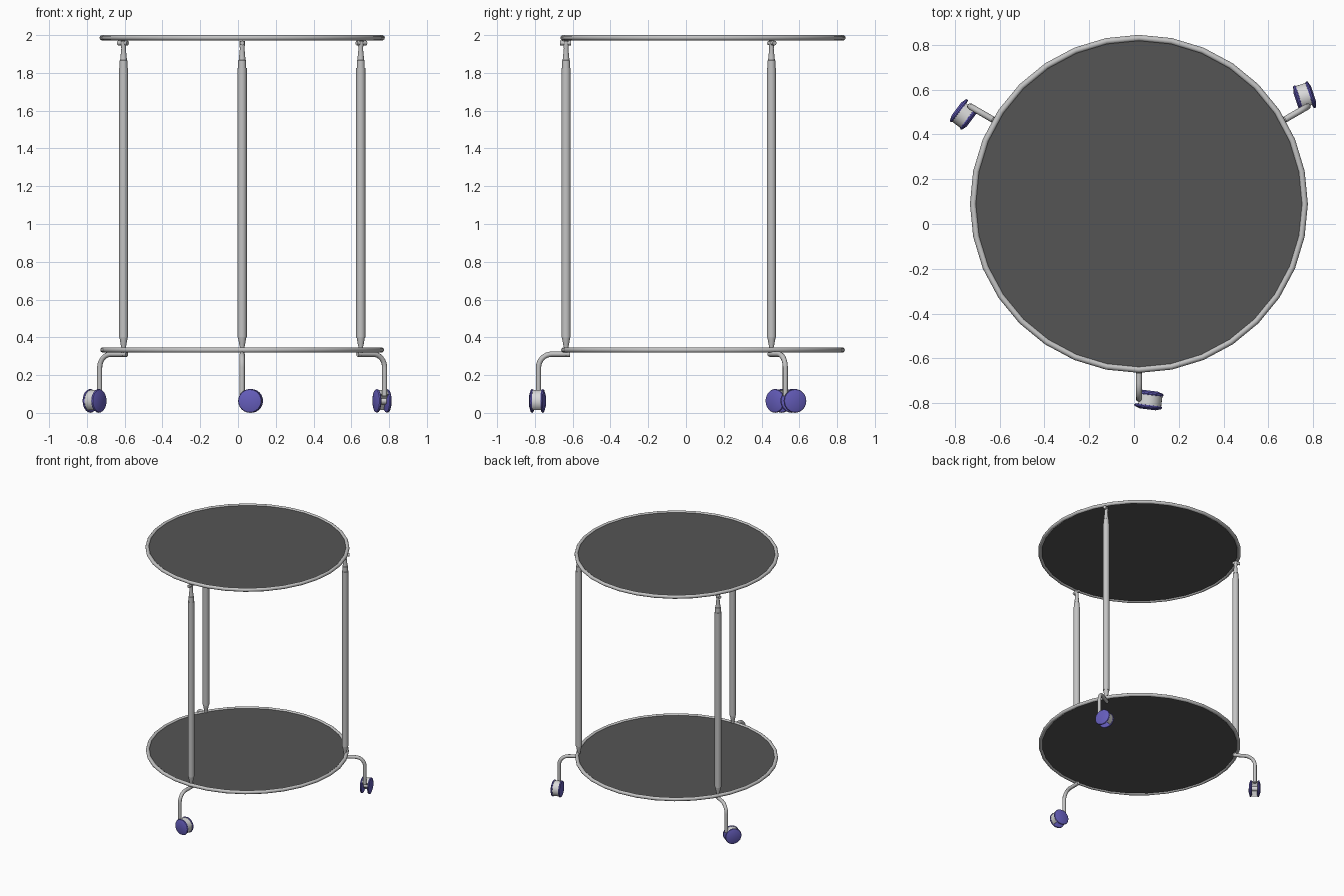
import bpy, bmesh
from math import sin, cos, pi, radians
from mathutils import Matrix, Vector

cube = bpy.data.objects.get("Cube")
if cube:
    bpy.data.objects.remove(cube)

CENTRE = Vector((0.022, 0.09, 0))
LEG_R = 0.725


def material(name, rgb, metallic=0.0):
    m = bpy.data.materials.new(name)
    m.use_nodes = True
    col = (*rgb, 1)
    m.diffuse_color = col
    m.node_tree.nodes["Principled BSDF"].inputs["Base Color"].default_value = col
    return m


METAL = material("grey metal", (0.55, 0.55, 0.55))
PANEL = material("dark panel", (0.09, 0.09, 0.09))
HOOD = material("pale plastic", (0.7, 0.7, 0.7))
WHEEL = material("violet wheel", (0.13, 0.11, 0.5))


def smooth(ob, angle=35):
    bpy.ops.object.select_all(action='DESELECT')
    ob.select_set(True)
    bpy.context.view_layer.objects.active = ob
    bpy.ops.object.shade_smooth_by_angle(angle=radians(angle))


def finish(name, bm, mat, matrix):
    bmesh.ops.recalc_face_normals(bm, faces=bm.faces)
    me = bpy.data.meshes.new(name)
    bm.to_mesh(me)
    bm.free()
    me.transform(matrix)
    me.materials.append(mat)
    ob = bpy.data.objects.new(name, me)
    bpy.context.collection.objects.link(ob)
    smooth(ob)
    return ob


def lathe(name, profile, mat, matrix, segs=16):
    """Revolve (radius, height) pairs around z and cap both ends."""
    bm = bmesh.new()
    rings = [[bm.verts.new((r * cos(2 * pi * i / segs), r * sin(2 * pi * i / segs), h))
              for i in range(segs)] for r, h in profile]
    for a, b in zip(rings, rings[1:]):
        for i in range(segs):
            j = (i + 1) % segs
            bm.faces.new((a[i], a[j], b[j], b[i]))
    bm.faces.new(rings[0])
    bm.faces.new(rings[-1])
    return finish(name, bm, mat, matrix)


def pipe(name, points, radius, mat, matrix):
    cu = bpy.data.curves.new(name, 'CURVE')
    cu.dimensions = '3D'
    cu.bevel_depth = radius
    cu.bevel_resolution = 2
    cu.use_fill_caps = True
    sp = cu.splines.new('POLY')
    sp.points.add(len(points) - 1)
    for p, co in zip(sp.points, points):
        p.co = (*(matrix @ Vector(co)), 1)
    ob = bpy.data.objects.new(name, cu)
    bpy.context.collection.objects.link(ob)
    cu.materials.append(mat)
    bpy.ops.object.select_all(action='DESELECT')
    ob.select_set(True)
    bpy.context.view_layer.objects.active = ob
    bpy.ops.object.convert(target='MESH')
    smooth(bpy.context.object, 50)


def pie(name, radius, half, start, end, mat, matrix, steps=14):
    """Solid sector in the local xz plane, thick along y."""
    bm = bmesh.new()
    pts = [(0, 0)]
    for i in range(steps + 1):
        a = radians(start + (end - start) * i / steps)
        pts.append((radius * cos(a), radius * sin(a)))
    face = bm.faces.new([bm.verts.new((x, -half, z)) for x, z in pts])
    new = bmesh.ops.extrude_face_region(bm, geom=[face])["geom"]
    bmesh.ops.translate(bm, vec=(0, 2 * half, 0),
                        verts=[v for v in new if isinstance(v, bmesh.types.BMVert)])
    finish(name, bm, mat, matrix)


# Round shelves: thin panel inside a tubular rim
for label, z, major in (("top", 1.986, 0.741), ("bottom", 0.333, 0.737)):
    at = Matrix.Translation(CENTRE + Vector((0, 0, z)))
    lathe(label + "_panel", [(major, -0.005), (major, 0.005)], PANEL, at, 32)
    bpy.ops.mesh.primitive_torus_add(major_segments=32, minor_segments=10,
                                     major_radius=major, minor_radius=0.014,
                                     location=at.translation)
    rim = bpy.context.object
    rim.name = label + "_rim"
    rim.data.materials.append(METAL)
    smooth(rim, 50)

POST = [(0.012, 0.305), (0.012, 0.348), (0.015, 0.36), (0.022, 0.4), (0.0245, 0.4),
        (0.0245, 1.825), (0.021, 1.825), (0.021, 1.865), (0.018, 1.868),
        (0.012, 1.93), (0.014, 1.945), (0.014, 1.97)]
# Bent caster arm, in the plane of its leg
ARM = [(0.705, 0, 0.311)] + [
    (0.8 + 0.071 * sin(a * pi / 16), 0, 0.24 + 0.071 * cos(a * pi / 16)) for a in range(9)
] + [(0.871, 0, 0.09)]
# Domed wheel, outward along its axle
DISC = [(0.045, 0.02), (0.06, 0.023), (0.063, 0.028), (0.06, 0.034), (0.035, 0.042)]

# Legs, arms and casters; each caster has its own swivel direction
for label, leg_angle, swivel in (("front", -90, -7), ("back_left", 30, 108),
                                 ("back_right", 150, 233)):
    base = Matrix.Translation(CENTRE) @ Matrix.Rotation(radians(leg_angle), 4, 'Z')
    lathe(label + "_leg", POST, METAL, base @ Matrix.Translation((LEG_R, 0, 0)))
    pipe(label + "_leg_bracket", [(LEG_R - 0.025, 0, 1.958), (LEG_R + 0.033, 0, 1.958)],
         0.0125, METAL, base)
    pipe(label + "_caster_arm", ARM, 0.014, METAL, base)

    hub = (Matrix.Translation((base @ Vector((0.871, 0, 0.0635))))
           @ Matrix.Rotation(radians(swivel - leg_angle) + radians(leg_angle), 4, 'Z')
           @ Matrix.Translation((0.045, 0, 0)))
    pie(label + "_caster_hood", 0.058, 0.024, -55, 140, HOOD, hub)
    lathe(label + "_axle", [(0.018, -0.025), (0.018, 0.025)], HOOD,
          hub @ Matrix.Rotation(pi / 2, 4, 'X'))
    for side, turn in (("outer", 1), ("inner", -1)):
        lathe(f"{label}_{side}_wheel", DISC, WHEEL,
              hub @ Matrix.Rotation(turn * pi / 2, 4, 'X'), 24)
